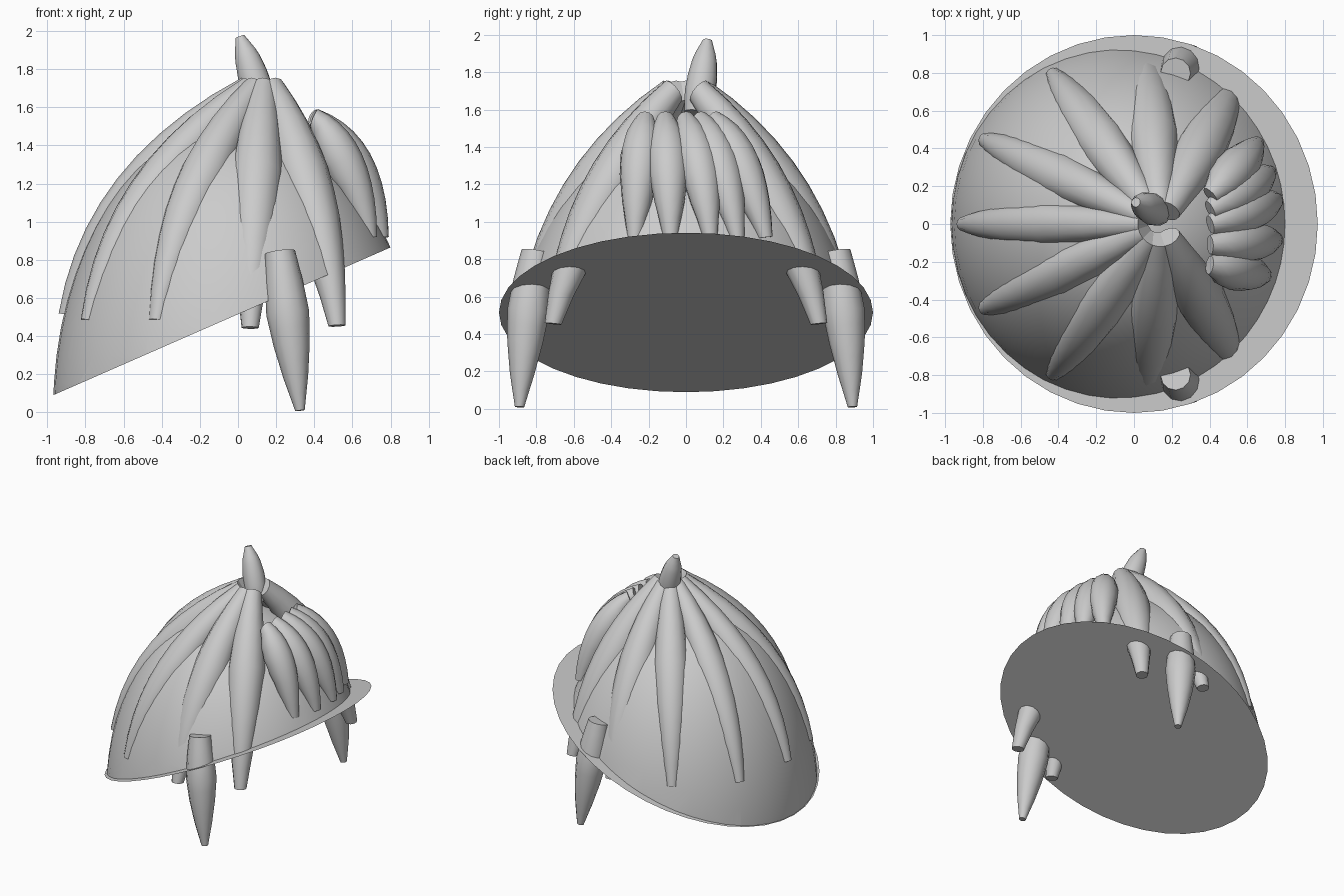
import bpy, bmesh
from math import sin, cos, pi
from mathutils import Vector

if "Cube" in bpy.data.objects:
    bpy.data.objects.remove(bpy.data.objects["Cube"])

SLOPE, BASE = 0.438, 0.515      # tilted rim plane: z = BASE + SLOPE * x


def make_object(name, bm):
    bmesh.ops.recalc_face_normals(bm, faces=bm.faces)
    me = bpy.data.meshes.new(name)
    bm.to_mesh(me)
    bm.free()
    ob = bpy.data.objects.new(name, me)
    bpy.context.collection.objects.link(ob)
    bpy.context.view_layer.objects.active = ob
    ob.select_set(True)
    bpy.ops.object.shade_smooth_by_angle(angle=0.7)
    ob.select_set(False)
    return ob


def lerp_list(vals, t):
    f = t * (len(vals) - 1)
    i = min(int(f), len(vals) - 2)
    return vals[i] + (vals[i + 1] - vals[i]) * (f - i)


def lock(name, root, ctrl, tip, radii, sink=True, rings=10, sides=12):
    """Tapered lock along a quadratic curve; sink puts the curve on its outer face."""
    a, b, c = Vector(root), Vector(ctrl), Vector(tip)
    side = (b - a).cross(c - b).normalized()
    bm = bmesh.new()
    loops = []
    for k in range(rings + 1):
        t = k / rings
        p = a * (1 - t) ** 2 + b * 2 * t * (1 - t) + c * t * t
        tan = ((b - a) * (1 - t) + (c - b) * t).normalized()
        inward = side.cross(tan)
        r = lerp_list(radii, t)
        if sink:
            p = p + inward * r
        loops.append([bm.verts.new(p + r * (inward * cos(2 * pi * j / sides)
                                            + side * sin(2 * pi * j / sides)))
                      for j in range(sides)])
    for l0, l1 in zip(loops, loops[1:]):
        for j in range(sides):
            n = (j + 1) % sides
            bm.faces.new((l0[j], l0[n], l1[n], l1[j]))
    bm.faces.new(loops[0])
    bm.faces.new(loops[-1])
    return make_object(name, bm)


# scalp dome: stretched sphere cut off along the tilted plane
bm = bmesh.new()
bmesh.ops.create_uvsphere(bm, u_segments=48, v_segments=32, radius=1)
bmesh.ops.scale(bm, vec=(0.97, 0.975, 1.53), verts=bm.verts)
bmesh.ops.bisect_plane(bm, geom=bm.verts[:] + bm.edges[:] + bm.faces[:],
                       plane_co=(0, 0, BASE), plane_no=(-SLOPE, 0, 1), clear_inner=True)
make_object("scalp_dome", bm)

# flat tilted disc closing the underside
bm = bmesh.new()
bm.faces.new([bm.verts.new((0.973 * cos(u), sin(u), BASE + SLOPE * 0.973 * cos(u)))
              for u in [2 * pi * i / 40 for i in range(40)]])
make_object("base_disc", bm)

# long crown locks: tip x, tip y, tip z, width factor
crown = [(-0.94, 0, 0.52, 0.85), (-0.82, 0.46, 0.49, 0.9), (-0.45, 0.82, 0.49, 0.95),
         (0.06, 0.91, 0.45, 1.0), (0.54, 0.75, 0.46, 1.0)]
for i, (x, y, z, w) in enumerate(crown):
    for s in ((1,) if y == 0 else (1, -1)):
        centre, tip = Vector((0.14, 0, 1.755)), Vector((x, y * s, z))
        flat = Vector((tip.x - centre.x, tip.y, 0))
        root = centre + flat.normalized() * 0.12
        d = tip - root
        ctrl = root + Vector((d.x * 0.86, d.y * 0.86, d.z * 0.355))
        lock(f"crown_lock_{i}_{'a' if s > 0 else 'b'}", root, ctrl, tip,
             [w * r for r in (0.07, 0.11, 0.138, 0.125, 0.09, 0.045)])

# short fringe locks: root y, tip x, tip y
fringe = [(-0.22, 0.73, -0.28), (-0.11, 0.79, -0.08), (0.0, 0.79, 0.14),
          (0.08, 0.75, 0.29), (0.16, 0.68, 0.45)]
for i, (ry, x, y) in enumerate(fringe):
    root, tip = Vector((0.42, ry, 1.59)), Vector((x, y, 0.92))
    d = tip - root
    ctrl = root + Vector((d.x * 0.98, d.y * 0.8, d.z * 0.2))
    lock(f"fringe_lock_{i}", root, ctrl, tip, (0.05, 0.095, 0.11, 0.105, 0.08, 0.04))

# hanging sideburns on both sides
for s in (1, -1):
    lock(f"sideburn_{'a' if s > 0 else 'b'}", (0.22, s * 0.80, 0.84), (0.27, s * 0.86, 0.45),
         (0.325, s * 0.89, 0.01), (0.08, 0.1, 0.113, 0.095, 0.065, 0.025), sink=False)

# upright tuft on top
lock("top_tuft", (0.13, 0.06, 1.58), (0.08, 0.09, 1.78), (0.01, 0.115, 1.97),
     (0.07, 0.085, 0.08, 0.065, 0.025), sink=False)
